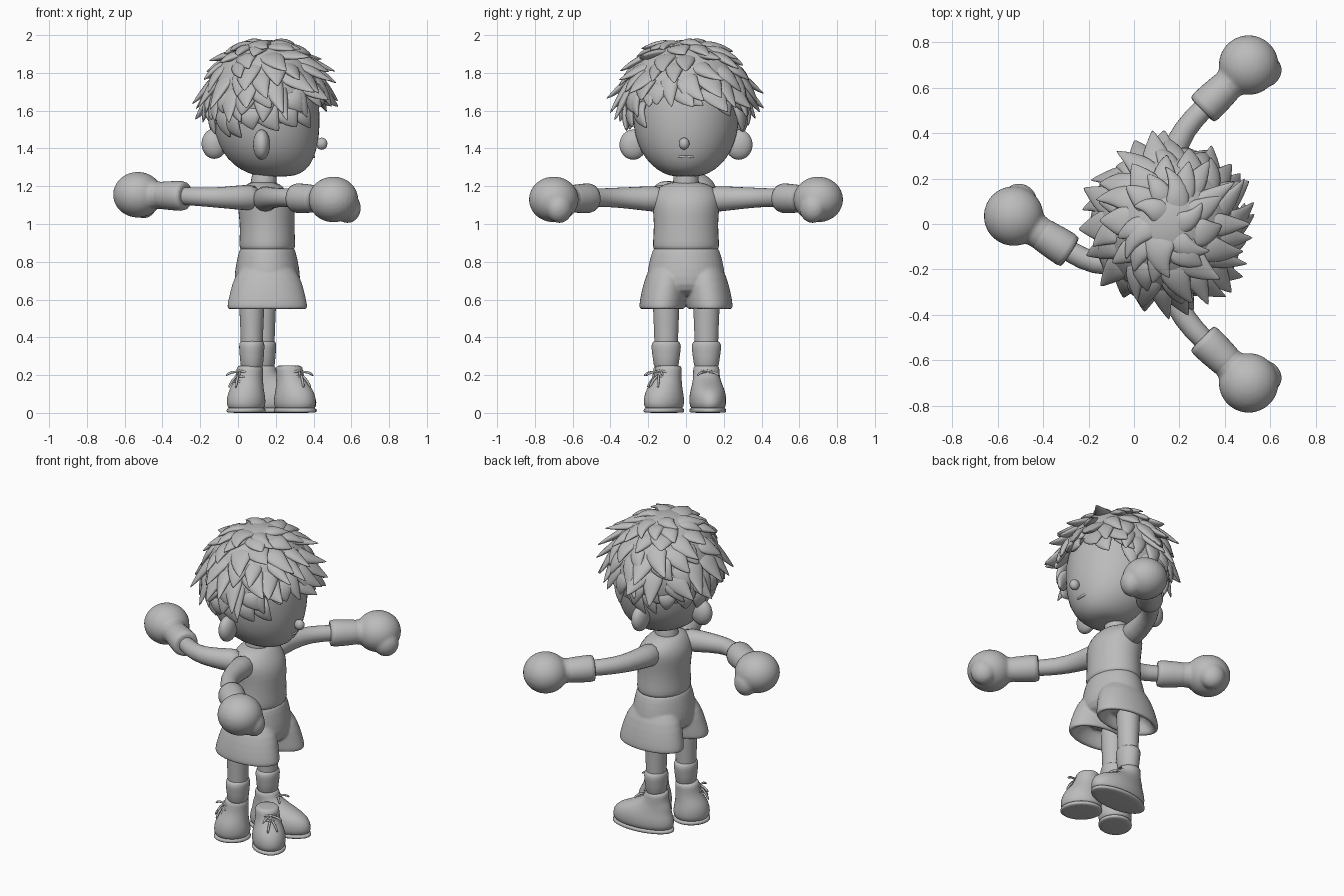
import bpy, bmesh, math, random
from mathutils import Vector, Matrix

if "Cube" in bpy.data.objects:
    bpy.data.objects.remove(bpy.data.objects["Cube"])

random.seed(4)
Z = Vector((0, 0, 1))
grey = bpy.data.materials.new("plain_grey")
grey.diffuse_color = (0.5, 0.5, 0.5, 1)
grey.use_nodes = True
grey.node_tree.nodes["Principled BSDF"].inputs["Base Color"].default_value = grey.diffuse_color


def finish(name, bm, sub=0, fuse=0, loc=(0, 0, 0), turn=0):
    bmesh.ops.recalc_face_normals(bm, faces=bm.faces[:])
    for f in bm.faces:
        f.smooth = True
    me = bpy.data.meshes.new(name)
    bm.to_mesh(me)
    bm.free()
    me.materials.append(grey)
    ob = bpy.data.objects.new(name, me)
    bpy.context.collection.objects.link(ob)
    ob.location, ob.rotation_euler.z = loc, turn
    if sub:
        m = ob.modifiers.new("round", 'SUBSURF')
        m.levels = m.render_levels = sub
    if fuse:  # melt overlapping volumes into one soft skin
        m = ob.modifiers.new("fuse", 'REMESH')
        m.mode, m.voxel_size, m.use_smooth_shade = 'VOXEL', fuse, True
        m = ob.modifiers.new("soften", 'SMOOTH')
        m.factor, m.iterations = .5, 6
    return ob


def skin(bm, rings):
    """Bridge rings of points and close both ends."""
    vs = [[bm.verts.new(p) for p in r] for r in rings]
    n = len(vs[0])
    for a, b in zip(vs, vs[1:]):
        for i in range(n):
            bm.faces.new((a[i], a[(i + 1) % n], b[(i + 1) % n], b[i]))
    bm.faces.new(vs[0])
    bm.faces.new(vs[-1])


def stack(bm, rings, n=20):
    """Stacked ovals given as (x, y, z, rx, ry)."""
    ang = [math.tau * i / n for i in range(n)]
    skin(bm, [[(x + rx * math.cos(a), y + ry * math.sin(a), z) for a in ang]
              for x, y, z, rx, ry in rings])


def loft(name, rings, n=20, sub=1, **kw):
    bm = bmesh.new()
    stack(bm, rings, n)
    return finish(name, bm, sub, **kw)


def sweep(bm, path, radii, n=12, up=Z):
    """Oval tube along a path; radii are (sideways, upward)."""
    path = [Vector(p) for p in path]
    rings = []
    for i, p in enumerate(path):
        t = (path[min(i + 1, len(path) - 1)] - path[max(i - 1, 0)]).normalized()
        side = t.cross(up).normalized()
        top = side.cross(t)
        w, h = radii[i]
        rings.append([p + side * w * math.cos(math.tau * k / n) + top * h * math.sin(math.tau * k / n)
                      for k in range(n)])
    skin(bm, rings)


def tube(name, path, radii, n=12, sub=1, up=Z, **kw):
    bm = bmesh.new()
    sweep(bm, path, [(r, r) for r in radii], n, up)
    return finish(name, bm, sub, **kw)


def add_ball(bm, loc, size, turn=0):
    bmesh.ops.create_uvsphere(bm, u_segments=28, v_segments=16, radius=1, matrix=Matrix.Translation(loc)
                              @ Matrix.Rotation(turn, 4, 'Z') @ Matrix.Diagonal((*size, 1)))


def ball(name, loc, size, turn=0):
    bm = bmesh.new()
    add_ball(bm, loc, size, turn)
    return finish(name, bm)


# Torso in a vest, with hem, neckline and neck
loft("vest", [(.155, 0, .85, .13, .155), (.155, 0, .87, .15, .178), (.155, 0, .90, .15, .178),
              (.155, 0, 1.0, .145, .17), (.15, 0, 1.09, .155, .18), (.14, 0, 1.15, .14, .185),
              (.135, 0, 1.20, .105, .145), (.13, 0, 1.225, .07, .08)])
tube("neck", [(.13, 0, 1.14), (.135, 0, 1.22), (.15, 0, 1.34)], [.085, .068, .068], up=Vector((1, 0, 0)))
tube("neckline", [(.13 + .15 * math.sin(math.pi * i / 12) ** .7, -.085 * math.cos(math.pi * i / 12),
                   1.215 - .095 * math.sin(math.pi * i / 12)) for i in range(13)], [.007] * 13, 6)

# Shorts: hips and two flared legs, hollow at the hem
bm = bmesh.new()
stack(bm, [(.155, 0, .885, .13, .16), (.155, 0, .87, .15, .178), (.155, 0, .80, .165, .198),
           (.155, 0, .72, .18, .212), (.155, 0, .64, .17, .21), (.155, 0, .61, .08, .12)])
for s in (-1, 1):
    stack(bm, [(.155, s * .09, .80, .12, .09), (.155, s * .1, .72, .178, .116),
               (.155, s * .118, .63, .2, .122), (.155, s * .126, .562, .216, .124),
               (.155, s * .126, .545, .21, .118), (.155, s * .124, .552, .18, .092),
               (.155, s * .122, .60, .16, .085), (.155, s * .11, .66, .1, .07)], 28)
finish("shorts", bm, 1, .007)

# Legs with socks
LEG_A, LEG_B = (.073, -.105), (.135, .108)
for x, y in (LEG_A, LEG_B):
    loft("leg", [(x, y, .70, .072, .075), (x, y, .56, .068, .072), (x, y, .45, .062, .066),
                 (x, y, .36, .06, .064), (x, y, .2, .055, .055)], 16)
    loft("sock", [(x, y, .385, .05, .05), (x, y, .378, .066, .075), (x, y, .35, .07, .082),
                  (x, y, .31, .065, .074), (x, y, .2, .06, .064)], 16)


# Boots: upper, sole, cuff and laces, pointing along a given angle; c is the foot centre, h half its length
def boot(x, y, ang, c, h):
    at = dict(loc=(x, y, 0), turn=ang)
    loft("boot_upper", [(c, 0, .012, h - .02, .08), (c, 0, .03, h, .096), (c, 0, .08, h, .1),
                        (c * .9, 0, .125, h * .86, .09), (c * .35, 0, .16, h * .45 + .035, .077),
                        (0, 0, .2, .072, .07), (-.005, 0, .247, .073, .072), (-.005, 0, .252, .055, .055)], **at)
    loft("boot_sole", [(c, 0, 0, h - .004, .092), (c, 0, .004, h + .002, .098),
                       (c, 0, .022, h + .002, .099), (c, 0, .028, h - .015, .09)], **at)
    for i in range(3):
        z, fx = .16 + .027 * i, .086 - .008 * i
        tube("lace", [(fx - .02, -.045, z), (fx + .012, 0, z + .012), (fx - .02, .045, z)], [.008] * 3, 6, **at)
    for s in (-1, 1):
        tube("lace_end", [(.065, 0, .215), (.095, s * .035, .22), (.115, s * .06, .195)], [.008] * 3, 6, **at)
        tube("lace_end", [(.075, 0, .205), (.105, s * .02, .17), (.12, s * .03, .13)], [.008] * 3, 6, **at)


boot(.06, -.105, math.radians(-140), .022, .108)
boot(*LEG_B, math.radians(5), .085, .2)
boot(.275, -.095, math.radians(-40), .034, .122)


# Arms with boxing gloves: shoulder, elbow, wrist and fist centres
def arm(path, fist, thumb):
    path, fist = [Vector(p) for p in path], Vector(fist)
    wrist = path[-1]
    d = (fist - wrist).normalized()
    ang = math.atan2(d.y, d.x)
    tube("arm", path, [.08, .066, .054, .05, .05])
    tube("glove_cuff", [wrist - d * .085, wrist - d * .08, wrist + d * .06, wrist + d * .13],
         [.07, .085, .074, .07], 16)
    bm = bmesh.new()
    add_ball(bm, fist, (.132, .132, .121), ang)
    add_ball(bm, fist + Vector(thumb), (.075, .066, .08), ang)
    sweep(bm, [wrist + d * .04, wrist + d * .17], [(.07, .07), (.08, .08)], 16)
    finish("glove", bm, 0, .009)


for s in (-1, 1):
    arm([(.14, s * .10, 1.13), (.15, s * .22, 1.135), (.19, s * .37, 1.14), (.26, s * .465, 1.14),
         (.36, s * .56, 1.135)], (.505, s * .70, 1.13), (.075, -s * .03, -.045))
arm([(.12, -.11, 1.14), (.0, -.15, 1.14), (-.13, -.18, 1.14), (-.22, -.16, 1.145),
     (-.35, -.08, 1.15)], (-.53, .035, 1.155), (.03, .075, -.045))

# Head with cheeks, nose, mouth and ears
loft("head", [(.2, 0, 1.25, .07, .06), (.195, 0, 1.265, .14, .12), (.18, 0, 1.31, .205, .185),
              (.165, 0, 1.38, .25, .24), (.155, 0, 1.47, .277, .272), (.15, 0, 1.56, .285, .285),
              (.15, 0, 1.70, .28, .29), (.15, 0, 1.85, .2, .21), (.15, 0, 1.93, .08, .08)], 28)
ball("nose", (.443, -.01, 1.425), (.03, .028, .032))
tube("mouth", [(.372, -.075, 1.372), (.398, -.035, 1.357), (.404, 0, 1.354), (.398, .035, 1.357),
               (.372, .075, 1.372)], [.008] * 5, 6)
for s in (-1, 1):
    ball("ear", (.125, s * .28, 1.42), (.045, .072, .08))
ball("rear_ear", (-.125, .02, 1.425), (.068, .05, .08))

# Hair: an open cap covered in rows of long overlapping swept locks
C, R = Vector((.15, 0, 1.655)), Vector((.31, .328, .32))
bm = bmesh.new()
bmesh.ops.create_uvsphere(bm, u_segments=40, v_segments=24, radius=1,
                          matrix=Matrix.Translation(C) @ Matrix.Diagonal((*R, 1)))
low = [v for v in bm.verts if v.co.z < (1.66 if v.co.x > .3 else 1.5)]
bmesh.ops.delete(bm, geom=low, context='VERTS')
finish("hair_cap", bm)


def on_cap(th, ph, lift):
    n = Vector((math.sin(th) * math.cos(ph), math.sin(th) * math.sin(ph), math.cos(th)))
    return C + Vector((n.x * R.x, n.y * R.y, n.z * R.z)) + n * lift, n


bm = bmesh.new()
for row, (deg, count) in enumerate(((2, 6), (13, 9), (28, 12), (42, 15), (55, 18), (68, 20), (80, 20), (92, 18))):
    for i in range(count):
        ph = math.tau * (i + .5 * (row % 2)) / count + random.uniform(-.1, .1)
        front = math.cos(ph) > .6
        if front and (deg > 85 or deg > 75 and i % 2):
            continue
        th = math.radians(deg + random.uniform(-4, 4))
        span = random.uniform(.5, .72) * (.8 if deg > 75 else 1) * (.75 if front and deg > 60 else 1)
        tip = random.uniform(.025, .1) if 25 < deg < 75 else random.uniform(.015, .045)
        swirl = random.uniform(-.1, .3) if deg > 10 else .6
        w = random.uniform(.055, .085)
        path = [on_cap(th + span * f, ph + swirl * f * f, lift)[0]
                for f, lift in ((0, -.05), (.25, -.022), (.5, 0), (.78, .006 + tip * .35), (1, tip))]
        normal = on_cap(th + span / 2, ph, 0)[1]
        sweep(bm, path, [(w * .8, .015), (w, .024), (w * .95, .026), (w * .55, .018), (.002, .002)], 8, normal)
finish("hair_locks", bm, 1)
